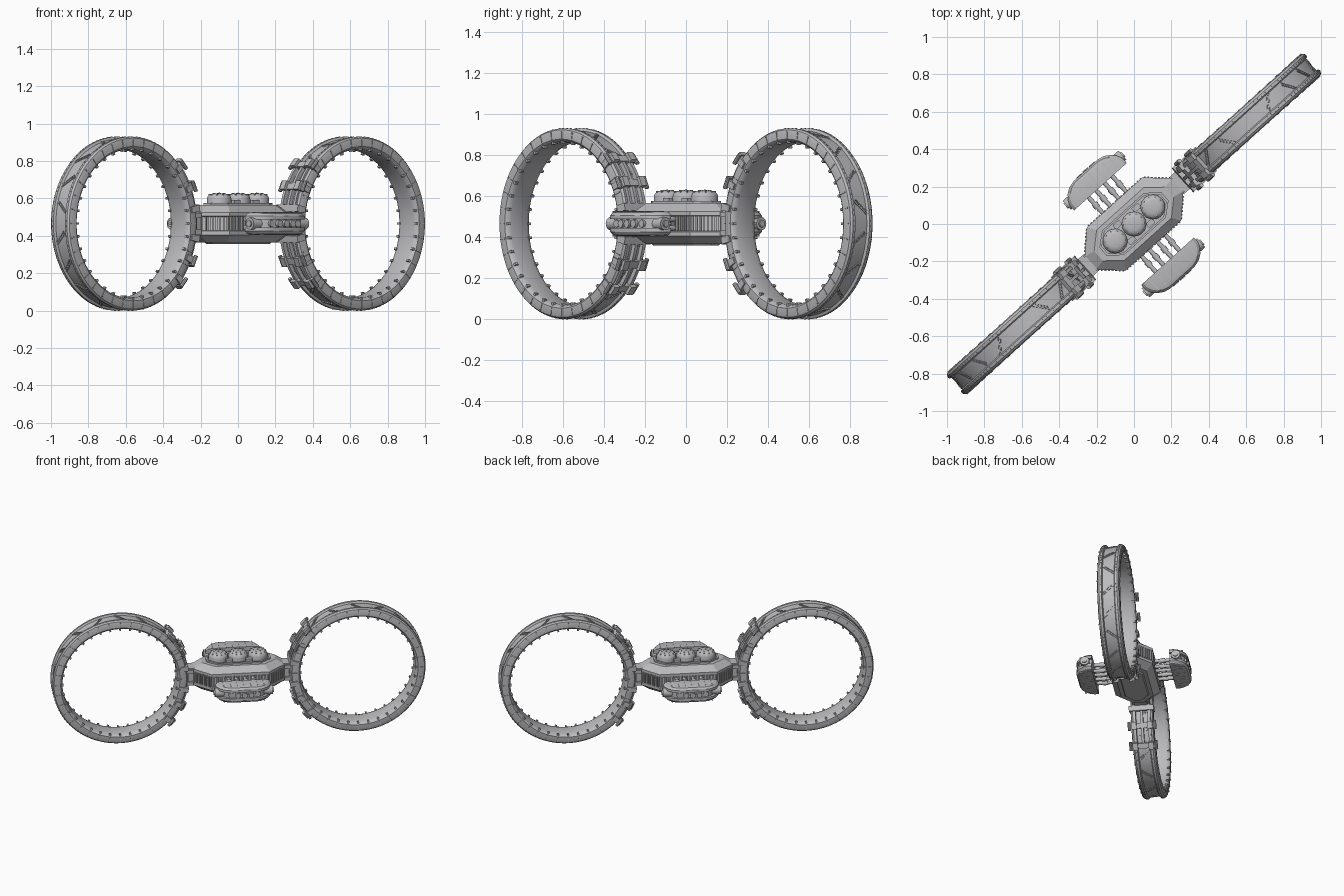
import bpy, bmesh, math
from math import cos, sin, pi, radians
from mathutils import Matrix, Vector

if "Cube" in bpy.data.objects:
    bpy.data.objects.remove(bpy.data.objects["Cube"])

T = Matrix.Translation
ZC = 0.465                      # height of the centre line
YAW = radians(42)               # heading of the long axis
RC = 0.822                      # ring centre distance from the middle

mat = bpy.data.materials.new("hull grey")
mat.diffuse_color = (0.5, 0.5, 0.52, 1)
mat.use_nodes = True
mat.node_tree.nodes["Principled BSDF"].inputs["Base Color"].default_value = mat.diffuse_color


def finish(name, bm, half_turn=False, angle=35):
    bmesh.ops.recalc_face_normals(bm, faces=bm.faces)
    bm.transform(Matrix.Rotation(YAW + (pi if half_turn else 0), 4, 'Z'))
    me = bpy.data.meshes.new(name)
    bm.to_mesh(me)
    bm.free()
    ob = bpy.data.objects.new(name, me)
    bpy.context.collection.objects.link(ob)
    me.materials.append(mat)
    bpy.ops.object.select_all(action='DESELECT')
    ob.select_set(True)
    bpy.context.view_layer.objects.active = ob
    bpy.ops.object.shade_smooth_by_angle(angle=radians(angle))
    return ob


def box(bm, m, sx, sy, sz):
    bmesh.ops.create_cube(bm, size=1, matrix=m @ Matrix.Diagonal((sx, sy, sz, 1)))


def cyl(bm, m, r, d, n=16, r2=None):
    bmesh.ops.create_cone(bm, cap_ends=True, segments=n, radius1=r,
                          radius2=r if r2 is None else r2, depth=d, matrix=m)


def at(theta, r, w):
    """Matrix on the ring: x outward, y across, z along the rim."""
    return T((RC, 0, ZC)) @ Matrix.Rotation(-theta, 4, 'Y') @ T((r, w, 0))


def sweep(bm, prof, a0, a1, n):
    """Sweep an (r, w) section round the ring; a full turn closes itself."""
    full = abs(a1 - a0) > 6.28
    rows = [[bm.verts.new(at(a0 + (a1 - a0) * i / n, r, w) @ Vector()) for r, w in prof]
            for i in range(n if full else n + 1)]
    k = len(prof)
    for i in range(n):
        p, q = rows[i], rows[(i + 1) % len(rows)]
        for j in range(k):
            bm.faces.new((p[j], p[(j + 1) % k], q[(j + 1) % k], q[j]))
    if not full:
        bm.faces.new(rows[0])
        bm.faces.new(rows[-1])


def stack(bm, layers):
    """Loft closed outlines [(points, z), ...] and cap both ends."""
    rows = [[bm.verts.new((x, y, z)) for x, y in pts] for pts, z in layers]
    k = len(rows[0])
    for p, q in zip(rows, rows[1:]):
        for j in range(k):
            bm.faces.new((p[j], p[(j + 1) % k], q[(j + 1) % k], q[j]))
    bm.faces.new(rows[0])
    bm.faces.new(rows[-1])


def octagon(u, v, cu, cv):
    return [(u, -cv), (u, cv), (cu, v), (-cu, v), (-u, cv), (-u, -cv), (-cu, -v), (cu, -v)]


def rect(r0, r1, w0, w1):
    return [(r0, w0), (r1, w0), (r1, w1), (r0, w1)]


# --- rings, clamps and side pods: each built for both halves ---
for turn, side in ((False, "right"), (True, "left")):
    # hoop with two raised rims and a recessed outer band
    half = [(0.396, 0.05), (0.402, 0.07), (0.412, 0.078), (0.44, 0.078),
            (0.457, 0.073), (0.465, 0.062), (0.465, 0.046), (0.452, 0.04)]
    bm = bmesh.new()
    sweep(bm, half + [(r, -w) for r, w in reversed(half)], 0, 2 * pi, 96)
    finish(side + "_ring", bm, turn)

    # rim joints and rivets
    bm = bmesh.new()
    for i in range(36):
        a = 2 * pi * i / 36
        for s in (-1, 1):
            box(bm, at(a, 0.398, s * 0.066), 0.014, 0.018, 0.012)
            box(bm, at(a, 0.432, s * 0.0775), 0.036, 0.006, 0.006)
            for d in (0.03, 0.09, 0.145):
                box(bm, at(a + d, 0.4645, s * 0.054), 0.005, 0.007, 0.007)
    finish(side + "_ring_rivets", bm, turn)

    # slanted panel seams on the outer band
    bm = bmesh.new()
    for i in range(18):
        a = 2 * pi * (i + 0.5) / 18
        tilt = radians(40 if i % 3 else -40)
        m = at(a, 0.452, 0) @ Matrix.Rotation(tilt, 4, 'X')
        box(bm, m, 0.008, 0.1, 0.006)
        box(bm, m @ T((0, 0, 0.014)), 0.008, 0.085, 0.004)
        for j in range(-2, 3):
            box(bm, m @ T((0, j * 0.018, 0.007)), 0.01, 0.006, 0.006)
    finish(side + "_ring_seams", bm, turn)

    # clamps gripping the ring next to the body
    bm = bmesh.new()
    for deg in (-42, -25, -10, 10, 25, 42):
        a, h = pi + radians(deg), radians(2.2)
        sweep(bm, rect(0.42, 0.478, -0.086, 0.086), a - h, a + h, 3)
        if abs(deg) > 10:
            for w in (-0.055, 0.055):
                box(bm, at(a, 0.483, w), 0.022, 0.036, 0.05)
                cyl(bm, at(a, 0.472, w * 1.6), 0.011, 0.06, 10)
    for w in (-0.05, 0, 0.05):
        sweep(bm, rect(0.45, 0.474, w - 0.009, w + 0.009), pi - 0.73, pi + 0.73, 24)
    finish(side + "_ring_clamps", bm, turn)

    # neck joining ring and body
    bm = bmesh.new()
    box(bm, T((0.335, 0, ZC)), 0.06, 0.09, 0.13)
    for z in (-0.045, 0.045):
        box(bm, T((0.34, 0, ZC + z)), 0.05, 0.12, 0.025)
    finish(side + "_neck", bm, turn)

    # pod shells with rounded outer corners
    edge = [(0.19, 0.268), (0.19, 0.3), (0.178, 0.33), (0.155, 0.358),
            (0.125, 0.377), (0.09, 0.386)]

    def outline(k):
        pts = [(u * k, 0.268 + (v - 0.268) * k) for u, v in edge]
        return pts + [(-u, v) for u, v in reversed(pts)]

    bm = bmesh.new()
    for s in (1, -1):
        stack(bm, [(outline(1), ZC + s * 0.022), (outline(1), ZC + s * 0.04),
                   (outline(0.92), ZC + s * 0.055), (outline(0.8), ZC + s * 0.06)])
    stack(bm, [(outline(0.88), ZC - 0.03), (outline(0.88), ZC + 0.03)])
    finish(side + "_pod", bm, turn, 25)

    # pod fingers, ribs and end nozzles
    bm = bmesh.new()
    for i in range(-3, 4):
        u = i * 0.046
        reach = 0.392 - 0.05 * (abs(i) / 3) ** 3
        cyl(bm, T((u, (reach + 0.27) / 2, ZC)) @ Matrix.Rotation(pi / 2, 4, 'X'),
            0.019, reach - 0.27, 12)
        for s in (-1, 1):
            box(bm, T((u + 0.0, 0.315, ZC + s * 0.058)), 0.005, 0.085, 0.008)
    for s in (-1, 1):
        m = T((s * 0.165, 0.315, ZC)) @ Matrix.Rotation(pi / 2, 4, 'Y')
        cyl(bm, m, 0.032, 0.07, 20)
        cyl(bm, m, 0.018, 0.085, 16)
    finish(side + "_pod_fingers", bm, turn)

    # struts carrying the pod
    bm = bmesh.new()
    for u in (-0.085, -0.03, 0.03, 0.085):
        for z in (-0.022, 0.022):
            m = T((u, 0.21, ZC + z)) @ Matrix.Rotation(pi / 2, 4, 'X')
            cyl(bm, m, 0.012, 0.15, 12)
            cyl(bm, m, 0.017, 0.03, 12)
    finish(side + "_pod_struts", bm, turn)

# --- body ---
bm = bmesh.new()
wide, band = octagon(0.315, 0.155, 0.2, 0.045), octagon(0.308, 0.147, 0.196, 0.042)
top = octagon(0.255, 0.11, 0.17, 0.035)
stack(bm, [(top, ZC - 0.1), (wide, ZC - 0.06), (wide, ZC - 0.04), (band, ZC - 0.036),
           (band, ZC + 0.036), (wide, ZC + 0.04), (wide, ZC + 0.06), (top, ZC + 0.1)])
finish("body", bm, angle=10)

# vertical ribs round the body
bm = bmesh.new()
for a, b in zip(band, band[1:] + band[:1]):
    a, b = Vector(a), Vector(b)
    d = b - a
    n = max(3, round(d.length / 0.02))
    for i in range(n):
        p = a + d * ((i + 0.5) / n)
        box(bm, T((p.x, p.y, ZC)) @ Matrix.Rotation(math.atan2(d.y, d.x), 4, 'Z'),
            0.01, 0.026, 0.074)
finish("body_ribs", bm)

# raised frame round the domes, and the belly plate
bm = bmesh.new()
o, i_ = octagon(0.222, 0.088, 0.15, 0.03), octagon(0.208, 0.077, 0.143, 0.026)
rings = [[bm.verts.new((x, y, z)) for x, y in pts] for pts, z in
         ((o, 0.56), (o, 0.576), (i_, 0.576), (i_, 0.56))]
for r in range(4):
    for j in range(8):
        p, q = rings[r], rings[(r + 1) % 4]
        bm.faces.new((p[j], p[(j + 1) % 8], q[(j + 1) % 8], q[j]))
finish("dome_frame", bm, angle=10)
bm = bmesh.new()
stack(bm, [(o, 0.37), (i_, 0.357)])
finish("belly_plate", bm, angle=10)

# three flattened domes with studs
bm = bmesh.new()
prof = [(0.066, 0.56), (0.066, 0.595), (0.062, 0.61), (0.052, 0.62), (0.036, 0.625), (0.012, 0.627)]
for c in (-0.136, 0, 0.136):
    stack(bm, [([(c + r * cos(2 * pi * k / 32), r * sin(2 * pi * k / 32)) for k in range(32)], z)
               for r, z in prof])
finish("domes", bm)
bm = bmesh.new()
for c in (-0.136, 0, 0.136):
    for n, r, z in ((1, 0, 0.627), (6, 0.03, 0.625), (10, 0.052, 0.62)):
        for k in range(n):
            a = 2 * pi * k / n
            cyl(bm, T((c + r * cos(a), r * sin(a), z)), 0.004, 0.008, 8)
    # small blocks filling the gaps beside the domes
    for s in (-1, 1):
        if c <= 0:
            box(bm, T((c + 0.068, s * 0.056, 0.575)), 0.045, 0.03, 0.03)
finish("dome_studs", bm)
